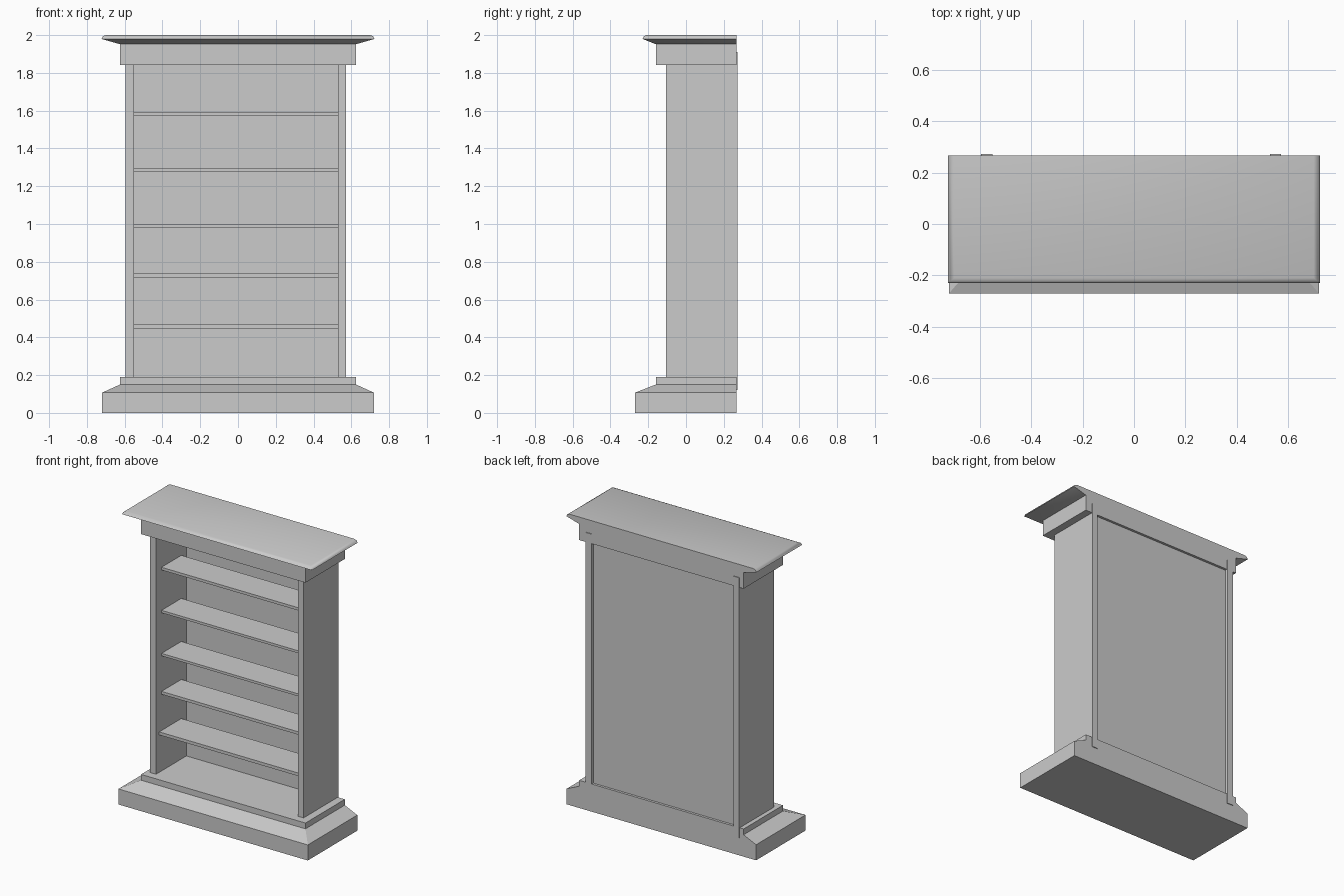
import bpy, bmesh, math

if "Cube" in bpy.data.objects:
    bpy.data.objects.remove(bpy.data.objects["Cube"])

BACK = 0.267  # shared rear plane of the mouldings


def loft(name, rings, back=BACK, smooth=None):
    """Stack rectangular rings (half width, front y, z) with a flat back."""
    bm = bmesh.new()
    loops = [[bm.verts.new(p) for p in
              ((-w, f, z), (w, f, z), (w, back, z), (-w, back, z))]
             for w, f, z in rings]
    bm.faces.new(loops[0][::-1])
    bm.faces.new(loops[-1])
    for a, b in zip(loops, loops[1:]):
        for i in range(4):
            j = (i + 1) % 4
            bm.faces.new((a[i], a[j], b[j], b[i]))
    bmesh.ops.recalc_face_normals(bm, faces=bm.faces)
    mesh = bpy.data.meshes.new(name)
    bm.to_mesh(mesh)
    bm.free()
    ob = bpy.data.objects.new(name, mesh)
    bpy.context.collection.objects.link(ob)
    if smooth:
        bpy.ops.object.select_all(action='DESELECT')
        ob.select_set(True)
        bpy.context.view_layer.objects.active = ob
        bpy.ops.object.shade_smooth_by_angle(angle=math.radians(smooth))
    return ob


def box(name, x0, x1, y0, y1, z0, z1):
    w = (x1 - x0) / 2
    ob = loft(name, [(w, y0, z0), (w, y0, z1)], back=y1)
    ob.location.x = (x0 + x1) / 2
    return ob


# Stepped base with sloped shoulder
loft("base", [(0.72, -0.27, 0), (0.72, -0.27, 0.107),
              (0.625, -0.16, 0.15), (0.625, -0.16, 0.19)])

# Frieze and flared cornice
loft("frieze", [(0.625, -0.16, 1.842), (0.625, -0.16, 1.952)])
loft("cornice", [(0.625, -0.16, 1.952), (0.723, -0.23, 1.98),
                 (0.715, -0.223, 1.994), (0.70, -0.21, 2.0)], smooth=50)

# Side panels, standing slightly proud at the back
box("left_side", -0.595, -0.55, -0.105, 0.272, 0.12, 1.91)
box("right_side", 0.53, 0.572, -0.105, 0.272, 0.12, 1.91)

# Recessed back panel
box("back_panel", -0.55, 0.53, 0.225, 0.25, 0.17, 1.86)

# Shelves: bottom height, top height, front edge
for i, (z0, z1, front) in enumerate([(0.447, 0.468, -0.07), (0.717, 0.737, -0.045),
                                     (0.981, 0.998, -0.045), (1.277, 1.294, -0.045),
                                     (1.571, 1.59, -0.045)]):
    box(f"shelf_{i + 1}", -0.55, 0.53, front, 0.17, z0, z1)
